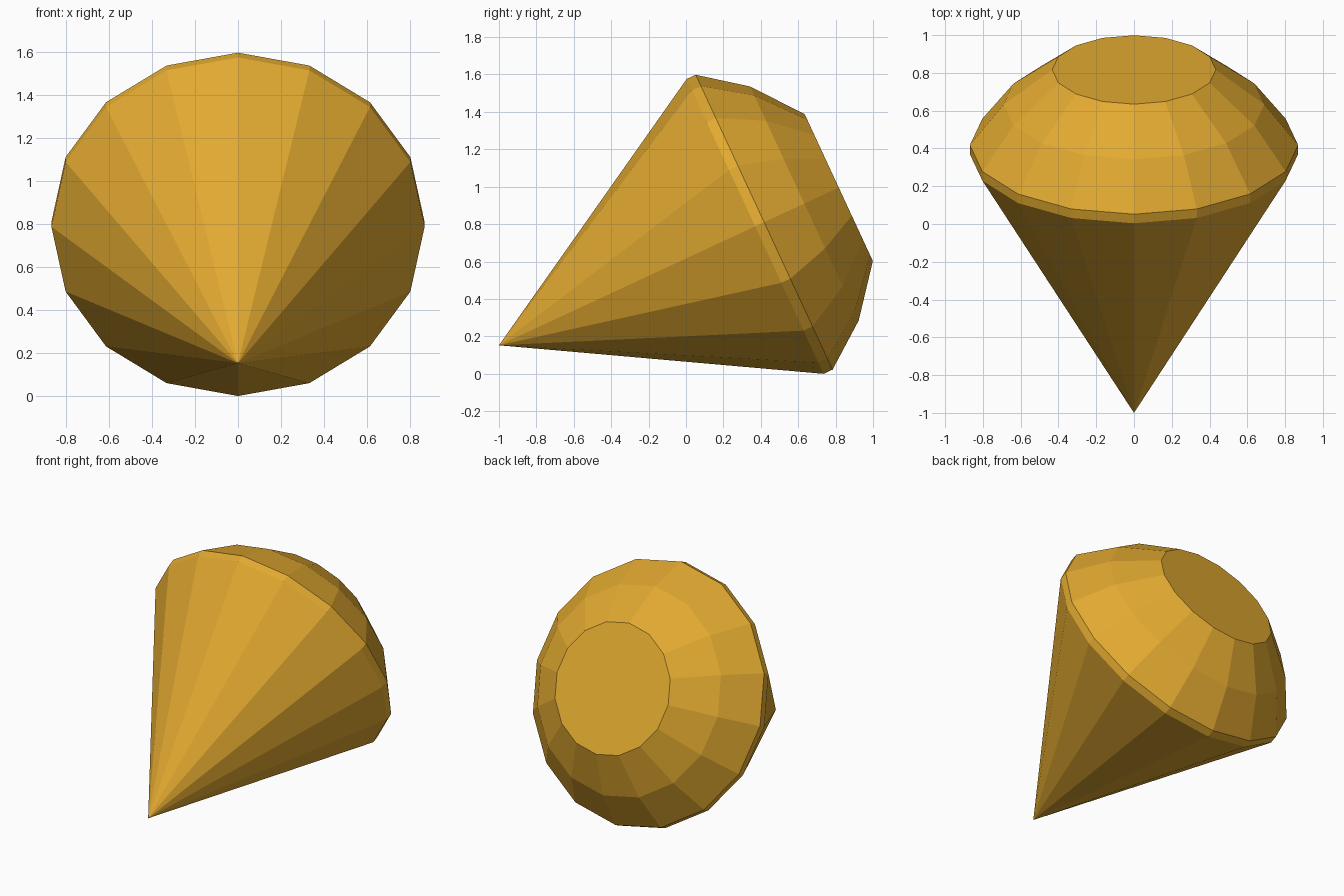
import bpy, bmesh, math
from mathutils import Matrix

cube = bpy.data.objects.get("Cube")
if cube:
    bpy.data.objects.remove(cube, do_unlink=True)

gold = bpy.data.materials.new("amber gold")
gold.use_nodes = True
gold.diffuse_color = (0.76, 0.40, 0.03, 1)
gold.node_tree.nodes["Principled BSDF"].inputs["Base Color"].default_value = gold.diffuse_color

SIDES = 16
TILT = math.radians(24.9)
# (radius, distance from the tip): girdle bottom, girdle top, crown, table
PROFILE = [(0.869, 1.51), (0.869, 1.563), (0.69, 1.80), (0.433, 2.003)]

bm = bmesh.new()
tip = bm.verts.new((0, 0, 0))
rings = []
for radius, height in PROFILE:
    angles = [math.tau * i / SIDES for i in range(SIDES)]
    rings.append([bm.verts.new((radius * math.cos(a), radius * math.sin(a), height)) for a in angles])

# Pavilion, girdle and crown facets, then the table
for i in range(SIDES):
    j = (i + 1) % SIDES
    bm.faces.new((tip, rings[0][j], rings[0][i]))
    for low, high in zip(rings, rings[1:]):
        bm.faces.new((low[i], low[j], high[j], high[i]))
bm.faces.new(rings[-1])
bmesh.ops.recalc_face_normals(bm, faces=bm.faces)

# Lay the gem over so that its tip points forward
pose = Matrix.Translation((0, -1, 0.152)) @ Matrix.Rotation(TILT - math.pi / 2, 4, "X")
bm.transform(pose)

mesh = bpy.data.meshes.new("gem")
bm.to_mesh(mesh)
bm.free()
mesh.materials.append(gold)
gem = bpy.data.objects.new("gem", mesh)
bpy.context.collection.objects.link(gem)
